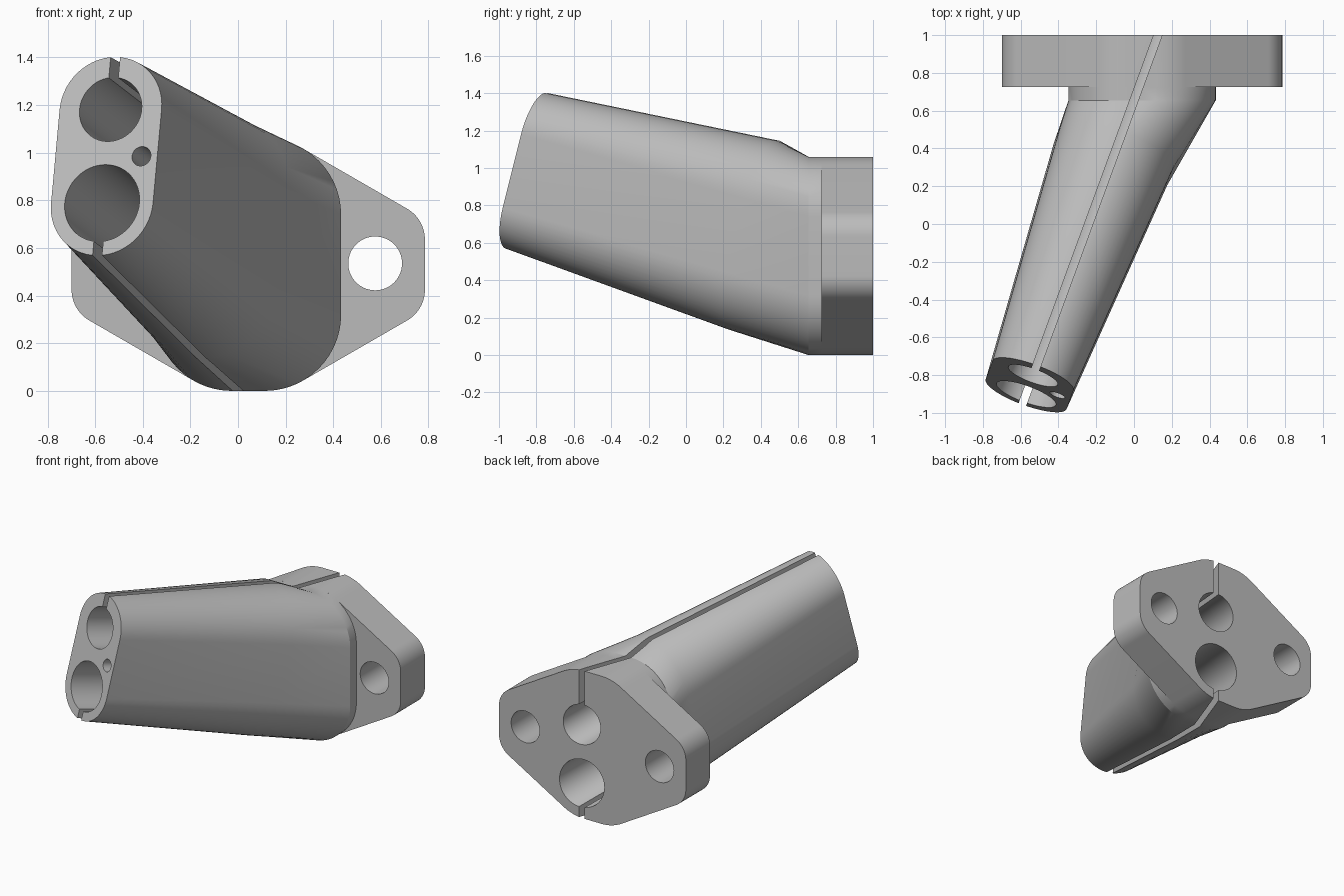
import bpy, bmesh
from math import sin, cos, radians
from mathutils import Vector, Matrix

cube = bpy.data.objects.get("Cube")
if cube:
    bpy.data.objects.remove(cube, do_unlink=True)

grey = bpy.data.materials.new("light_grey")
grey.use_nodes = True
COLOUR = (0.5, 0.5, 0.5, 1)
grey.diffuse_color = COLOUR
grey.node_tree.nodes["Principled BSDF"].inputs["Base Color"].default_value = COLOUR

# Slanted frame of the arm: right, up, and the axis running back and down
AXIS = Vector((0.367, 1, -0.283)).normalized()
UP = (Vector((0, 0, 1)) - AXIS * AXIS.z).normalized()
RIGHT = AXIS.cross(UP)
TIP = Vector((-0.553, -0.852, 0.985))
MID = TIP + AXIS * 1.34
HALF = 0.2035            # half the distance between the two bores
BASE_X, BASE_Z = 0.043, 0.53


def outline(arcs, steps=14):
    """Closed outline from first-quadrant arcs (x, z, radius, start, end)."""
    q = []
    for x, z, r, a, b in arcs:
        for i in range(steps + 1):
            t = radians(a + (b - a) * i / steps)
            q.append((x + r * cos(t), z + r * sin(t)))
    return (q + [(-x, z) for x, z in reversed(q)]
            + [(-x, -z) for x, z in q] + [(x, -z) for x, z in reversed(q)])


def slanted(centre, radius):
    pts = outline([(0, HALF, radius, 0, 90)])
    return [centre + RIGHT * u + UP * v for u, v in pts]


def upright(y, arcs):
    return [Vector((BASE_X + u, y, BASE_Z + v)) for u, v in outline(arcs)]


def finish(name, bm):
    bmesh.ops.remove_doubles(bm, verts=bm.verts, dist=1e-5)
    bmesh.ops.recalc_face_normals(bm, faces=bm.faces)
    mesh = bpy.data.meshes.new(name)
    bm.to_mesh(mesh)
    bm.free()
    mesh.materials.append(grey)
    ob = bpy.data.objects.new(name, mesh)
    bpy.context.collection.objects.link(ob)
    return ob


def loft(name, sections):
    bm = bmesh.new()
    rings = [[bm.verts.new(p) for p in s] for s in sections]
    n = len(rings[0])
    for a, b in zip(rings, rings[1:]):
        for i in range(n):
            j = (i + 1) % n
            bm.faces.new((a[i], a[j], b[j], b[i]))
    bm.faces.new(rings[0])
    bm.faces.new(rings[-1])
    return finish(name, bm)


def frame(centre, right, up, axis):
    m = Matrix((right, up, axis)).transposed().to_4x4()
    m.translation = centre
    return m


def bore(name, centre, radius, depth, slant=True):
    axes = (RIGHT, UP, AXIS) if slant else (Vector((1, 0, 0)), Vector((0, 0, 1)), Vector((0, -1, 0)))
    bm = bmesh.new()
    bmesh.ops.create_cone(bm, cap_ends=True, segments=56, radius1=radius,
                          radius2=radius, depth=depth, matrix=frame(centre, *axes))
    return finish(name, bm)


def slit(name, side):
    bm = bmesh.new()
    bmesh.ops.create_cube(bm, size=1, matrix=frame(TIP + UP * side * (HALF + 0.5) + AXIS, RIGHT, UP, AXIS)
                          @ Matrix.Diagonal((0.042, 1, 4, 1)))
    return finish(name, bm)


# Tapered arm flaring into the upright collar
COLLAR = [(0.07, 0.21, 0.32, 0, 90)]
arm = loft("arm", [slanted(TIP, 0.228), slanted(MID, 0.32),
                   upright(0.655, COLLAR), upright(0.725, COLLAR)])

# Diamond flange with rounded ears
EARS = [(0.592, 0.105, 0.15, 0, 60), (0.07, 0.21, 0.32, 60, 90)]
flange = loft("flange", [upright(0.725, EARS), upright(1.0, EARS)])

# Cutters: two through bores, slits, a small blind hole and the ear holes
shared = [bore("upper_bore", TIP + UP * HALF + AXIS, 0.139, 4),
          bore("lower_bore", TIP - UP * HALF + AXIS, 0.167, 4),
          slit("upper_slit", 1), slit("lower_slit", -1)]
pin_hole = bore("pin_hole", TIP + RIGHT * 0.157, 0.042, 0.6)
ear_holes = [bore("ear_hole", Vector((BASE_X + s * 0.533, 0.86, BASE_Z + 0.005)), 0.113, 1, False)
             for s in (-1, 1)]

for part, cutters in ((arm, shared + [pin_hole]), (flange, shared + ear_holes)):
    bpy.ops.object.select_all(action='DESELECT')
    part.select_set(True)
    bpy.context.view_layer.objects.active = part
    for c in cutters:
        mod = part.modifiers.new("cut", 'BOOLEAN')
        mod.operation, mod.solver, mod.object = 'DIFFERENCE', 'EXACT', c
        bpy.ops.object.modifier_apply(modifier=mod.name)
    bpy.ops.object.shade_smooth_by_angle(angle=radians(25))

for c in shared + [pin_hole] + ear_holes:
    bpy.data.objects.remove(c, do_unlink=True)
